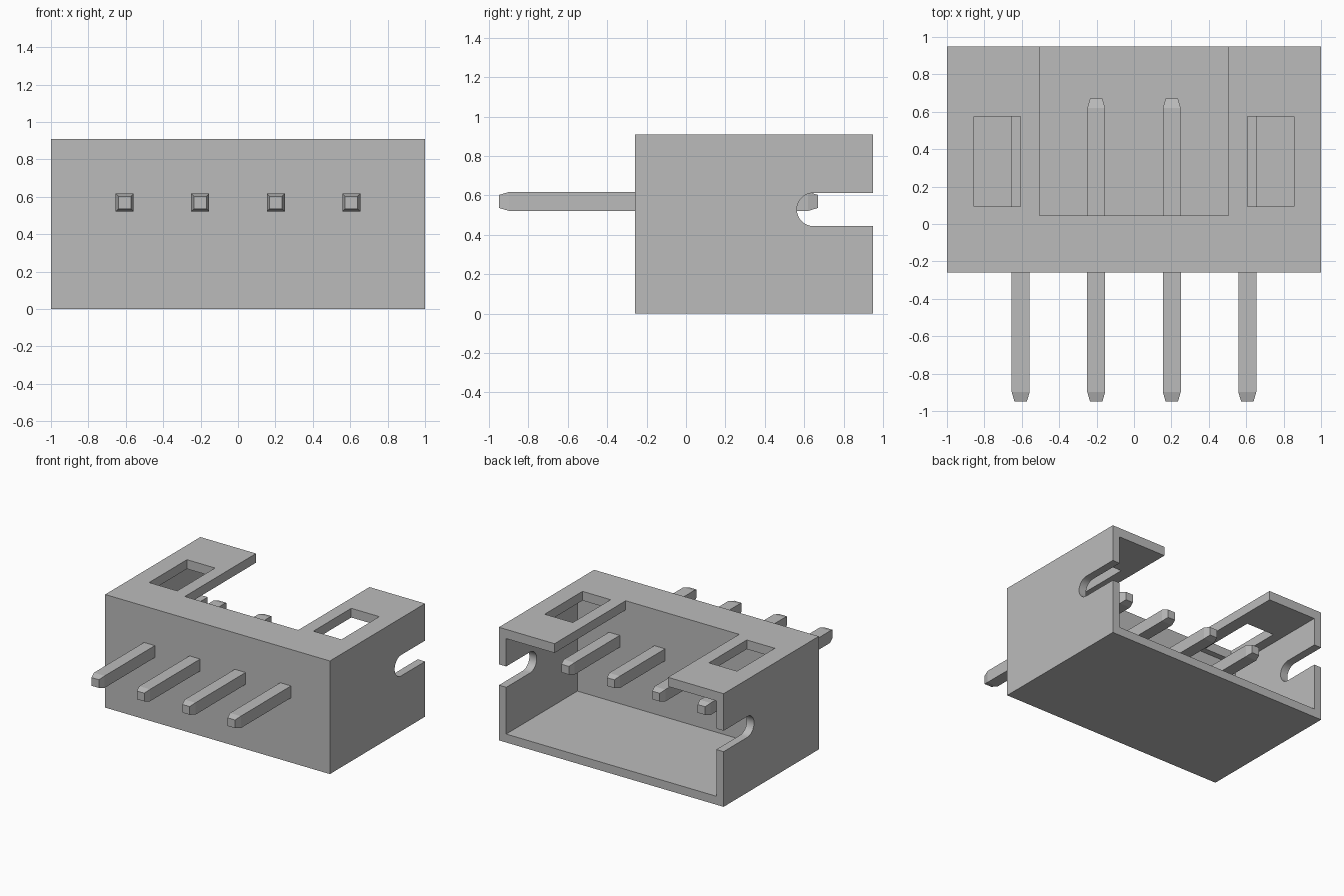
import bpy
import bmesh
from math import sin, cos, pi
from mathutils import Vector

cube = bpy.data.objects.get("Cube")
if cube:
    bpy.data.objects.remove(cube, do_unlink=True)

grey = bpy.data.materials.new("plain grey")
grey.use_nodes = True
colour = (0.5, 0.5, 0.5, 1)
grey.diffuse_color = colour
grey.node_tree.nodes["Principled BSDF"].inputs["Base Color"].default_value = colour


def add_object(name, bm):
    bmesh.ops.recalc_face_normals(bm, faces=bm.faces)
    mesh = bpy.data.meshes.new(name)
    bm.to_mesh(mesh)
    bm.free()
    mesh.materials.append(grey)
    obj = bpy.data.objects.new(name, mesh)
    bpy.context.collection.objects.link(obj)
    return obj


def box(name, low, high):
    bm = bmesh.new()
    bmesh.ops.create_cube(bm, size=1)
    low, high = Vector(low), Vector(high)
    for v in bm.verts:
        v.co = (low + high) / 2 + v.co * (high - low)
    return add_object(name, bm)


def cut(target, cutter):
    cutter.hide_render = True
    mod = target.modifiers.new("cut", 'BOOLEAN')
    mod.operation = 'DIFFERENCE'
    mod.solver = 'EXACT'
    mod.object = cutter
    bpy.context.view_layer.objects.active = target
    bpy.ops.object.modifier_apply(modifier=mod.name)
    bpy.data.objects.remove(cutter, do_unlink=True)


def slot_cutter(y_end, z_mid, radius):
    # Round-ended slot running through both side walls
    profile = [(1.2, z_mid - radius), (1.2, z_mid + radius)]
    for i in range(17):
        a = pi / 2 + pi * i / 16
        profile.append((y_end + radius + radius * cos(a), z_mid + radius * sin(a)))
    bm = bmesh.new()
    face = bm.faces.new([bm.verts.new((-1.2, y, z)) for y, z in profile])
    swept = bmesh.ops.extrude_face_region(bm, geom=[face])
    verts = [g for g in swept["geom"] if isinstance(g, bmesh.types.BMVert)]
    bmesh.ops.translate(bm, verts=verts, vec=(2.4, 0, 0))
    return add_object("slot_cutter", bm)


# Housing: open at the back, with a wide top gap, two windows and side slots
housing = box("housing", (-1, -0.26, 0), (1, 0.95, 0.91))
cut(housing, box("cavity_cutter", (-0.935, 0.045, 0.068), (0.935, 1.2, 0.836)))
cut(housing, box("gap_cutter", (-0.505, 0.045, 0.5), (0.505, 1.2, 1.2)))
for side in (-1, 1):
    xs = sorted((side * 0.606, side * 0.856))
    cut(housing, box("window_cutter", (xs[0], 0.093, 0.7), (xs[1], 0.574, 1.2)))
cut(housing, slot_cutter(0.563, 0.528, 0.084))


# Pins: square bars with tapered tips at both ends
def pin(name, x, z):
    rings = [(-0.95, 0.033), (-0.898, 0.048), (0.62, 0.048), (0.67, 0.033)]
    bm = bmesh.new()
    loops = [[bm.verts.new((x + sx * h, y, z + sz * h))
              for sx, sz in ((-1, -1), (1, -1), (1, 1), (-1, 1))]
             for y, h in rings]
    for a, b in zip(loops, loops[1:]):
        for i in range(4):
            j = (i + 1) % 4
            bm.faces.new((a[i], a[j], b[j], b[i]))
    bm.faces.new(loops[0])
    bm.faces.new(loops[-1])
    return add_object(name, bm)


for i in range(4):
    pin(f"pin_{i + 1}", (i - 1.5) * 0.404, 0.569)

# Smooth only the rounded slot ends
bpy.ops.object.select_all(action='DESELECT')
housing.select_set(True)
bpy.context.view_layer.objects.active = housing
bpy.ops.object.shade_smooth_by_angle(angle=pi / 6)
